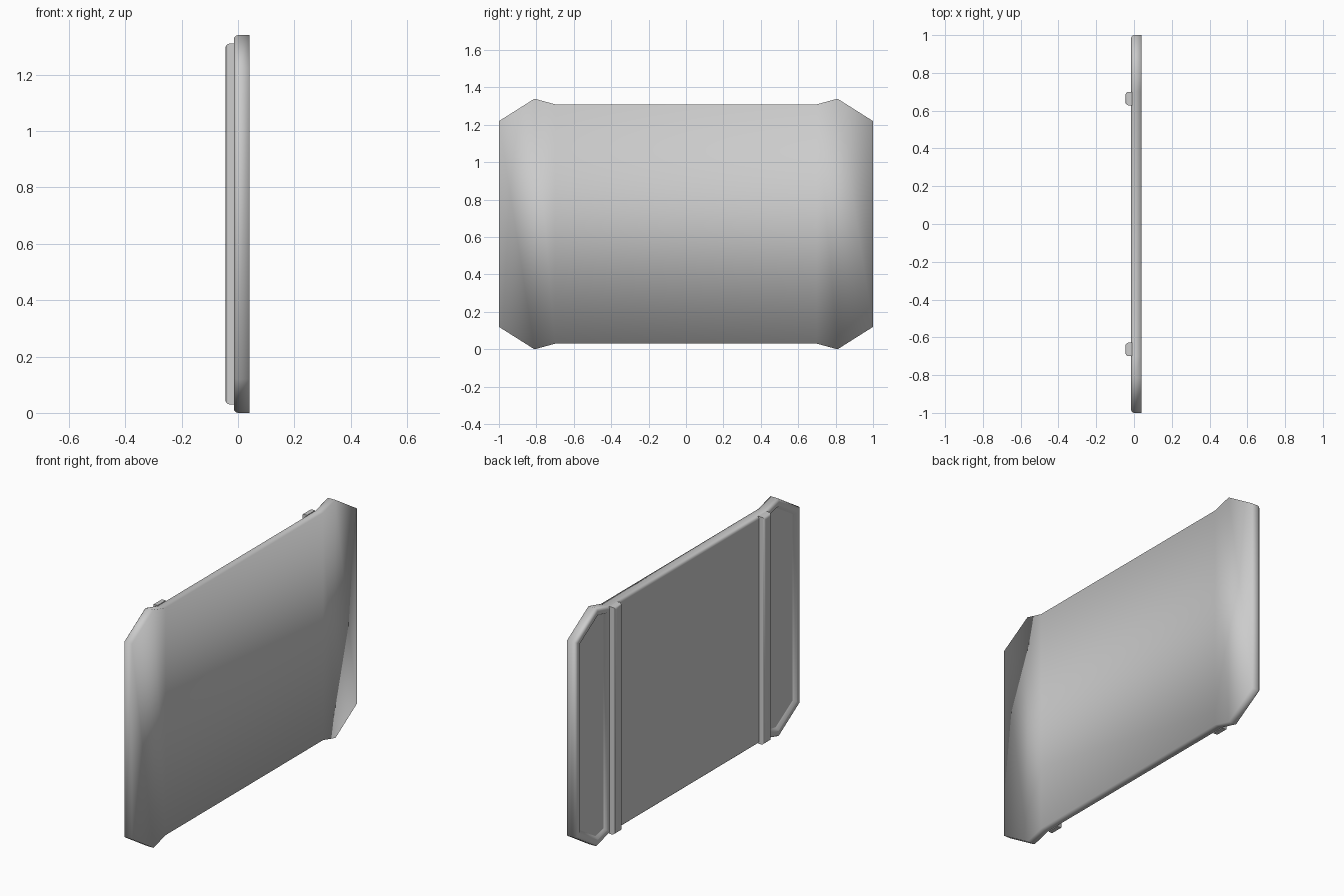
import bpy
import bmesh

cube = bpy.data.objects.get("Cube")
if cube:
    bpy.data.objects.remove(cube, do_unlink=True)

grey = bpy.data.materials.new("plain_grey")
grey.use_nodes = True
grey.diffuse_color = (0.6, 0.6, 0.6, 1)
grey.node_tree.nodes["Principled BSDF"].inputs["Base Color"].default_value = (0.6, 0.6, 0.6, 1)

MID = 0.67                 # half the panel height
BACK, FACE = -0.015, 0.04  # panel thickness along x
RIB_BACK = -0.045


def finish(bm, name):
    bmesh.ops.recalc_face_normals(bm, faces=bm.faces)
    for f in bm.faces:
        f.smooth = True
    mesh = bpy.data.meshes.new(name)
    bm.to_mesh(mesh)
    bm.free()
    mesh.materials.append(grey)
    obj = bpy.data.objects.new(name, mesh)
    bpy.context.collection.objects.link(obj)
    return obj


def on_plane(edge, x):
    return all(abs(v.co.x - x) < 1e-4 for v in edge.verts)


# Panel: flared, clipped outline extruded through its thickness
quarter = [(0.70, 0.64), (0.81, 0.67), (1.0, 0.55)]
upper = quarter + []
outline = [(y, MID + h) for y, h in upper]
outline += [(y, MID - h) for y, h in reversed(upper)]
outline += [(-y, MID - h) for y, h in upper]
outline += [(-y, MID + h) for y, h in reversed(upper)]

bm = bmesh.new()
back = [bm.verts.new((BACK, y, z)) for y, z in outline]
front = [bm.verts.new((FACE, y, z)) for y, z in outline]
n = len(outline)
for i in range(n):
    j = (i + 1) % n
    bm.faces.new((back[i], back[j], front[j], front[i]))
for ring in (back, front):
    bm.faces.new(ring[:6])
    bm.faces.new(ring[6:])
    bm.faces.new((ring[0], ring[5], ring[6], ring[11]))
# Fold lines on the plain side
for a, b in ((1, 4), (7, 10)):
    bmesh.ops.connect_verts(bm, verts=[front[a], front[b]])
bmesh.ops.recalc_face_normals(bm, faces=bm.faces)

# Rounded rim on the ribbed side only
rim = [e for e in bm.edges if on_plane(e, BACK)
       and any(abs(f.normal.x) < 0.5 for f in e.link_faces)]
bmesh.ops.bevel(bm, geom=rim, offset=0.015, segments=3, profile=0.5, affect='EDGES')
bm.normal_update()

# Recessed end fields with sloping walls, plus a support loop in the middle
flat = [f for f in bm.faces if f.normal.x < -0.99 and f.calc_area() > 0.05]
ends = [f for f in flat if abs(f.calc_center_median().y) > 0.5]
middle = [f for f in flat if f not in ends]
bmesh.ops.inset_individual(bm, faces=middle, thickness=0.004)
for end in ends:
    bmesh.ops.inset_individual(bm, faces=[end], thickness=0.018)
    bmesh.ops.inset_individual(bm, faces=[end], thickness=0.003)
    bmesh.ops.inset_individual(bm, faces=[end], thickness=0.014, depth=-0.018)
    bmesh.ops.inset_individual(bm, faces=[end], thickness=0.003)
finish(bm, "panel")

# Two upright ribs with rounded outer edges
for side, name in ((1, "left_rib"), (-1, "right_rib")):
    bm = bmesh.new()
    bmesh.ops.create_cube(bm, size=1)
    for v in bm.verts:
        v.co.x = RIB_BACK if v.co.x < 0 else BACK + 0.005
        v.co.y = side * 0.664 + v.co.y * 0.072
        v.co.z = MID + v.co.z * 1.28
    outer = [e for e in bm.edges if on_plane(e, RIB_BACK)]
    bmesh.ops.bevel(bm, geom=outer, offset=0.016, segments=3, profile=0.5, affect='EDGES')
    rib = finish(bm, name)
    bpy.ops.object.select_all(action='DESELECT')
    rib.select_set(True)
    bpy.context.view_layer.objects.active = rib
    bpy.ops.object.shade_smooth_by_angle()
